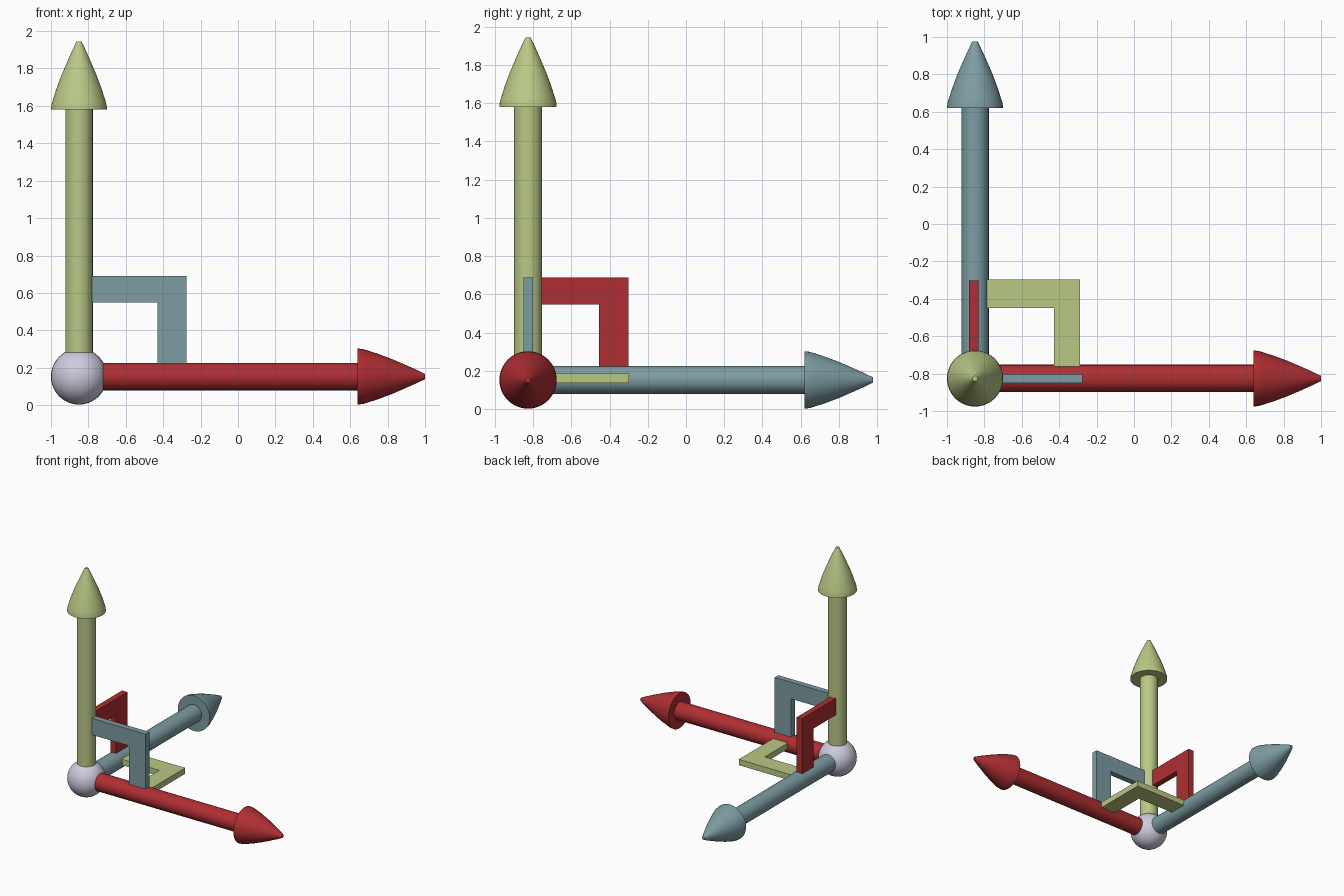
import bpy, bmesh, math
from mathutils import Vector

if "Cube" in bpy.data.objects:
    bpy.data.objects.remove(bpy.data.objects["Cube"])

C = Vector((-0.85, -0.826, 0.153))          # where the three axes meet
X, Y, Z = Vector((1, 0, 0)), Vector((0, 1, 0)), Vector((0, 0, 1))


def material(name, rgb):
    m = bpy.data.materials.new(name)
    m.diffuse_color = (*rgb, 1)
    m.use_nodes = True
    m.node_tree.nodes["Principled BSDF"].inputs["Base Color"].default_value = m.diffuse_color
    return m


RED = material("red", (0.43, 0.028, 0.032))
TEAL = material("grey_teal", (0.205, 0.335, 0.365))
GREEN = material("pale_green", (0.49, 0.58, 0.24))
PALE = material("pale_lilac", (0.61, 0.60, 0.73))


def finish(name, bm, mat, smooth=True):
    bmesh.ops.recalc_face_normals(bm, faces=bm.faces[:])
    me = bpy.data.meshes.new(name)
    bm.to_mesh(me)
    bm.free()
    me.materials.append(mat)
    ob = bpy.data.objects.new(name, me)
    bpy.context.collection.objects.link(ob)
    if smooth:
        bpy.ops.object.select_all(action='DESELECT')
        ob.select_set(True)
        bpy.context.view_layer.objects.active = ob
        bpy.ops.object.shade_smooth_by_angle(angle=math.radians(35))
    return ob


def lathe(name, profile, axis, mat, n=48):
    """Closed solid of revolution from (distance, radius) pairs along an axis."""
    u = Y if axis == X else (Z if axis == Y else X)
    v = axis.cross(u)
    bm = bmesh.new()
    rings = []
    for d, r in profile:
        rings.append([bm.verts.new(C + axis * d + r * (u * math.cos(a) + v * math.sin(a)))
                      for a in (2 * math.pi * i / n for i in range(n))])
    for a, b in zip(rings, rings[1:]):
        for i in range(n):
            j = (i + 1) % n
            bm.faces.new((a[i], a[j], b[j], b[i]))
    bm.faces.new(rings[0])
    bm.faces.new(rings[-1])
    return finish(name, bm, mat)


# Arrow head outline: fraction of head length, radius
HEAD = [(0, .15), (.08, .147), (.15, .139), (.3, .122), (.5, .095),
        (.7, .064), (.85, .040), (.96, .021), (1, .014)]


def arrow(name, axis, base, tip, mat):
    lathe(name + "_shaft", [(0.05, .0735), (base + .01, .0735)], axis, mat)
    lathe(name + "_head", [(base + t * (tip - base), r) for t, r in HEAD], axis, mat)


def bracket(name, u, v, outer, inner, offset, mat):
    """L-shaped plate joining two shafts, forming a square with them."""
    s = 0.06
    (uo, vo), (ui, vi) = outer, inner
    shape = [(s, vi), (ui, vi), (ui, s), (uo, s), (uo, vo), (s, vo)]
    n = u.cross(v)
    mid = C + offset
    bm = bmesh.new()
    f = bm.faces.new([bm.verts.new(mid + u * a + v * b - n * 0.025) for a, b in shape])
    ext = bmesh.ops.extrude_face_region(bm, geom=[f])
    bmesh.ops.translate(bm, vec=n * 0.05,
                        verts=[g for g in ext["geom"] if isinstance(g, bmesh.types.BMVert)])
    # the extrusion keeps the starting face, so make sure both caps exist
    bm.faces.ensure_lookup_table()
    bmesh.ops.holes_fill(bm, edges=[e for e in bm.edges if e.is_boundary], sides=0)
    return finish(name, bm, mat, smooth=False)


# Origin ball
bm = bmesh.new()
bmesh.ops.create_uvsphere(bm, u_segments=48, v_segments=24, radius=0.149)
bmesh.ops.translate(bm, vec=C, verts=bm.verts[:])
finish("origin_ball", bm, PALE)

# Three axis arrows
arrow("side_arrow", X, 1.489, 1.85, RED)
arrow("depth_arrow", Y, 1.445, 1.803, TEAL)
arrow("upright_arrow", Z, 1.427, 1.79, GREEN)

# Plane brackets, each coloured like the axis it faces
bracket("front_bracket", X, Z, (.575, .537), (.420, .396), Y * 0, TEAL)
bracket("side_bracket", Y, Z, (.525, .537), (.372, .395), X * -0.007, RED)
bracket("floor_bracket", X, Y, (.561, .528), (.422, .377), Z * 0.01, GREEN)
